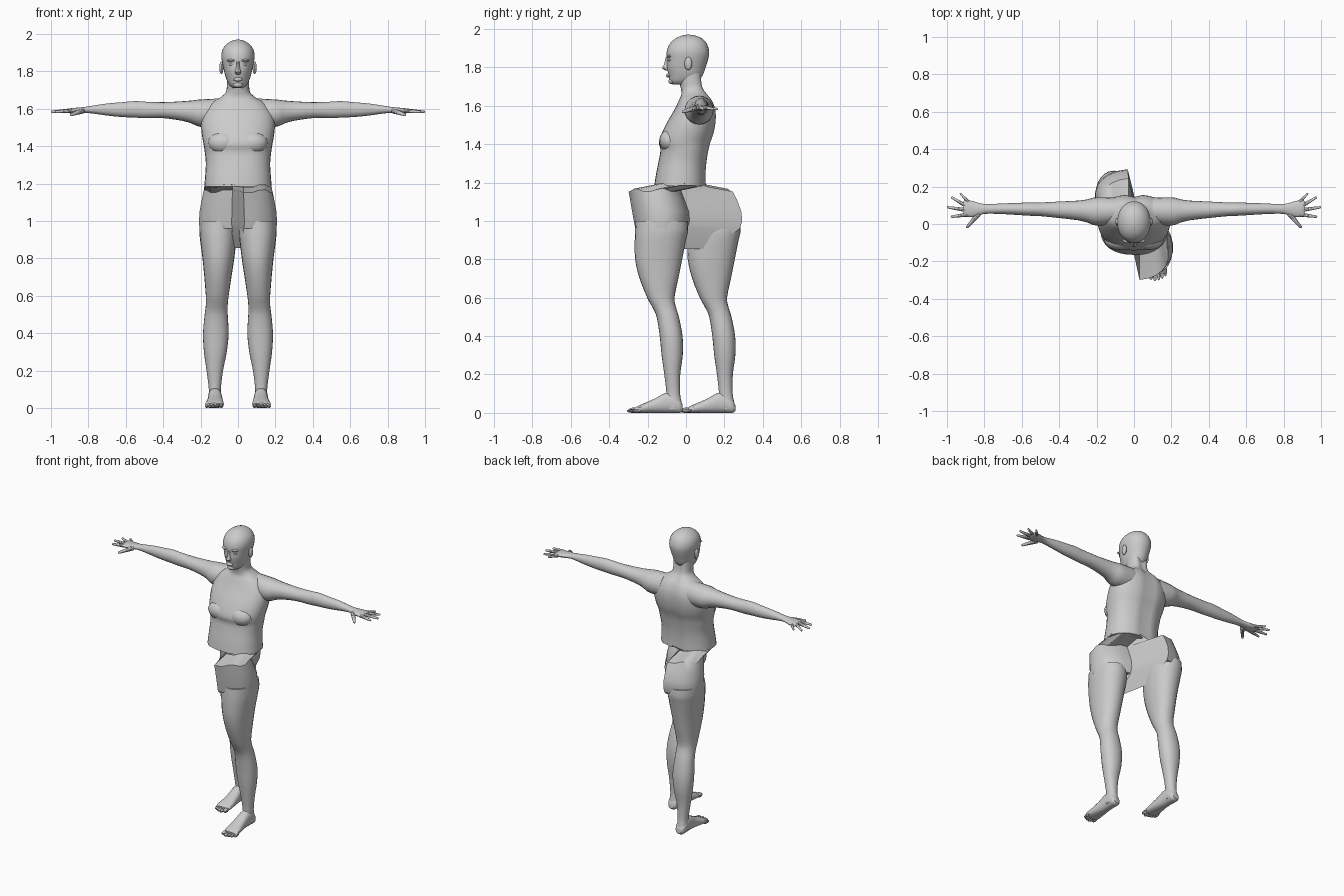
import bpy, bmesh
from math import cos, sin, pi, exp, copysign
from mathutils import Vector

STRIDE = 0.137   # each leg half is slid forward / back by this much


def finish(name, bm):
    bmesh.ops.recalc_face_normals(bm, faces=bm.faces)
    me = bpy.data.meshes.new(name)
    bm.to_mesh(me)
    bm.free()
    ob = bpy.data.objects.new(name, me)
    bpy.context.collection.objects.link(ob)
    return ob


def smooth_stations(st, k):
    """Catmull-Rom interpolation of the section list."""
    out = []
    for i in range(len(st) - 1):
        p = [st[max(i - 1, 0)], st[i], st[i + 1], st[min(i + 2, len(st) - 1)]]
        for j in range(k):
            t = j / k
            out.append([0.5 * (2 * b + (c - a) * t + (2 * a - 5 * b + 4 * c - d) * t * t
                               + (3 * b - a - 3 * c + d) * t ** 3) for a, b, c, d in zip(*p)])
    return out + [list(st[-1])]


def power(v, p):
    return copysign(abs(v) ** p, v)


def section(t, a0, a1, b0, b1, axis, n, p=1.0, offset=0.0):
    pts = []
    for i in range(n):
        w = 2 * pi * (i + offset) / n
        a = (a0 + a1) / 2 + (a1 - a0) / 2 * power(cos(w), p)
        b = (b0 + b1) / 2 + (b1 - b0) / 2 * power(sin(w), p)
        pts.append(Vector({'x': (t, a, b), 'y': (a, t, b), 'z': (a, b, t)}[axis]))
    return pts


def loft(name, stations, axis='z', n=24, k=3, p=1.0, side=1, shift=0.0, groove=0.0):
    bm = bmesh.new()
    rings = []
    for s in smooth_stations(stations, k):
        pts = section(*s, axis, n, p)
        for v in pts:
            if groove and v.y > 0.03:
                v.y -= groove * exp(-(v.x / 0.025) ** 2)
            v.x *= side
            v.y += shift
        rings.append([bm.verts.new(v) for v in pts])
    for r, q in zip(rings, rings[1:]):
        for i in range(n):
            bm.faces.new((r[i], r[(i + 1) % n], q[(i + 1) % n], q[i]))
    bm.faces.new(rings[0])
    bm.faces.new(rings[-1])
    return finish(name, bm)


def blob(name, loc, radii, seg=16):
    bm = bmesh.new()
    bmesh.ops.create_uvsphere(bm, u_segments=seg, v_segments=seg // 2, radius=1)
    for v in bm.verts:
        v.co = Vector(loc) + Vector(v.co[i] * radii[i] for i in range(3))
    return finish(name, bm)


def finger(name, a, b, r0, r1, side):
    """Tapered rounded rod from a to b."""
    a, b = Vector(a), Vector(b)
    a.x *= side
    b.x *= side
    bm = bmesh.new()
    bmesh.ops.create_uvsphere(bm, u_segments=10, v_segments=8, radius=1)
    rot = (b - a).to_track_quat('Z', 'Y')
    for v in bm.verts:
        r = r0 if v.co.z < 0.01 else r1
        base = a if v.co.z < 0.01 else b - (b - a).normalized() * r1
        v.co = base + rot @ (v.co * r)
    return finish(name, bm)


# Torso and neck: z, x range, y range
torso = [(1.185, .18, -.165, .105), (1.25, .175, -.155, .105), (1.31, .172, -.143, .11),
         (1.37, .178, -.133, .12), (1.41, .184, -.141, .13), (1.46, .193, -.125, .147),
         (1.52, .197, -.095, .157), (1.58, .185, -.06, .155), (1.63, .145, -.036, .137),
         (1.66, .095, -.024, .115), (1.69, .064, -.027, .096), (1.73, .06, -.035, .088),
         (1.78, .06, -.035, .085)]
loft("torso", [(z, -x, x, a, b) for z, x, a, b in torso], n=32, p=.88, groove=.014)
for s, w in ((1, "right"), (-1, "left")):
    blob("chest_" + w, (s * .078, -.082, 1.418), (.082, .058, .06))

# Head and face
head = [(1.712, .028, -.07, .03), (1.727, .046, -.084, .06), (1.76, .063, -.09, .088),
        (1.80, .074, -.1, .102), (1.84, .083, -.1, .115), (1.88, .089, -.101, .121),
        (1.92, .081, -.086, .11), (1.95, .056, -.056, .085), (1.966, .026, -.02, .047),
        (1.97, .004, .005, .02)]
loft("head", [(z, -x, x, a, b) for z, x, a, b in head], n=32, p=.95)
loft("nose", [(1.852, -.008, .008, -.106, -.08), (1.815, -.011, .011, -.115, -.08),
              (1.796, -.017, .017, -.124, -.08), (1.784, -.01, .01, -.108, -.08)], n=12)
blob("lips", (0, -.091, 1.757), (.025, .013, .011))
blob("chin", (0, -.074, 1.728), (.026, .018, .016))
for s, w in ((1, "right"), (-1, "left")):
    blob("ear_" + w, (s * .089, .012, 1.82), (.011, .02, .034))
    blob("brow_" + w, (s * .034, -.088, 1.858), (.026, .014, .008))
    blob("eye_" + w, (s * .034, -.083, 1.838), (.015, .011, .008))

# Arms and hands: x, y range, z range
arm = [(.1, .0, .14, 1.5, 1.655), (.2, -.008, .143, 1.503, 1.65), (.25, .008, .132, 1.522, 1.644),
       (.3, .02, .125, 1.536, 1.64), (.4, .032, .12, 1.55, 1.635), (.5, .042, .115, 1.55, 1.638),
       (.55, .044, .115, 1.553, 1.641), (.62, .048, .113, 1.556, 1.635), (.7, .053, .11, 1.564, 1.628),
       (.78, .055, .106, 1.575, 1.616), (.82, .05, .11, 1.577, 1.61), (.86, .038, .122, 1.574, 1.606),
       (.9, .038, .127, 1.576, 1.602), (.912, .048, .12, 1.581, 1.597)]
digits = [("thumb", (.835, .05, 1.588), (.895, -.02, 1.567), .015, .008),
          ("index", (.895, .05, 1.589), (.98, .038, 1.583), .012, .007),
          ("middle", (.9, .075, 1.59), (1.0, .09, 1.583), .012, .007),
          ("ring", (.9, .098, 1.59), (.978, .144, 1.583), .011, .007),
          ("little", (.885, .117, 1.588), (.93, .165, 1.583), .01, .006)]
for s, w in ((1, "right"), (-1, "left")):
    loft("arm_" + w, arm, axis='x', n=20, side=s)
    for d, a, b, r0, r1 in digits:
        finger(f"{d}_{w}", a, b, r0, r1, s)

# Pelvis: rings cut along x = 0 with the halves slid apart, stretching the middle panels
bm = bmesh.new()
N = 24
hips = [(1.187, .18, -.165, .105, 0), (1.16, .184, -.163, .108, 1), (1.11, .196, -.155, .13, 1),
        (1.05, .207, -.145, .152, 1), (1.0, .21, -.136, .157, 1), (.96, .208, -.128, .145, 1)]
rings = []
for r, (z, x, a, b, moved) in enumerate(hips):
    pts = section(z, -x, x, a, b, 'z', N, .9, .5)
    for i, v in enumerate(pts):
        v.y -= copysign(STRIDE, v.x) * moved
        if r < 2:
            v.z += .007 * (-1) ** (i // 2)
    rings.append([bm.verts.new(v) for v in pts])
for r, q in zip(rings, rings[1:]):
    for i in range(N):
        bm.faces.new((r[i], r[(i + 1) % N], q[(i + 1) % N], q[i]))
# underside of each half and the sheared crotch strip
low = rings[-1]
bm.faces.new(low[18:] + low[:6])
bm.faces.new(low[6:18])
mr = bm.verts.new((.028, -STRIDE, .855))
ml = bm.verts.new((-.028, STRIDE, .855))
bm.faces.new((low[17], low[18], mr, ml))
bm.faces.new((ml, mr, low[5], low[6]))
finish("pelvis", bm)

# Legs: z, x range, y range before the stride offset
leg = [(1.0, .012, .205, -.125, .145), (.95, .006, .207, -.128, .148), (.9, .008, .203, -.13, .137),
       (.8, .02, .19, -.128, .117), (.7, .035, .18, -.105, .097), (.6, .05, .172, -.065, .077),
       (.55, .055, .172, -.038, .085), (.5, .055, .178, -.016, .1), (.4, .05, .187, .0, .119),
       (.3, .06, .182, .01, .12), (.2, .08, .168, .024, .107), (.1, .092, .156, .035, .106),
       (.05, .09, .16, .03, .115), (.02, .092, .158, .03, .11)]
# Foot: y, x range, z range
foot = [(.12, .105, .143, .01, .04), (.105, .092, .156, .0, .07), (.07, .088, .16, .0, .1),
        (.03, .086, .16, .0, .105), (-.02, .082, .163, .0, .078), (-.07, .077, .17, .0, .055),
        (-.11, .076, .176, .0, .038), (-.13, .084, .17, .004, .026)]
toes = [(.09, -.137, .014), (.112, -.145, .0105), (.132, -.14, .01), (.15, -.132, .0095),
        (.167, -.12, .009)]
for s, w in ((1, "right"), (-1, "left")):
    sh = -s * STRIDE
    loft("leg_" + w, leg, n=24, p=.92, side=s, shift=sh)
    loft("foot_" + w, foot, axis='y', n=18, p=.85, side=s, shift=sh)
    for i, (x, y, r) in enumerate(toes):
        blob(f"toe_{i + 1}_{w}", (s * x, y + sh, r), (r, .026, r), 10)

# Smooth shading with sharp edges kept
for ob in bpy.context.collection.objects:
    ob.select_set(True)
    bpy.context.view_layer.objects.active = ob
bpy.ops.object.shade_smooth_by_angle(angle=0.6)
